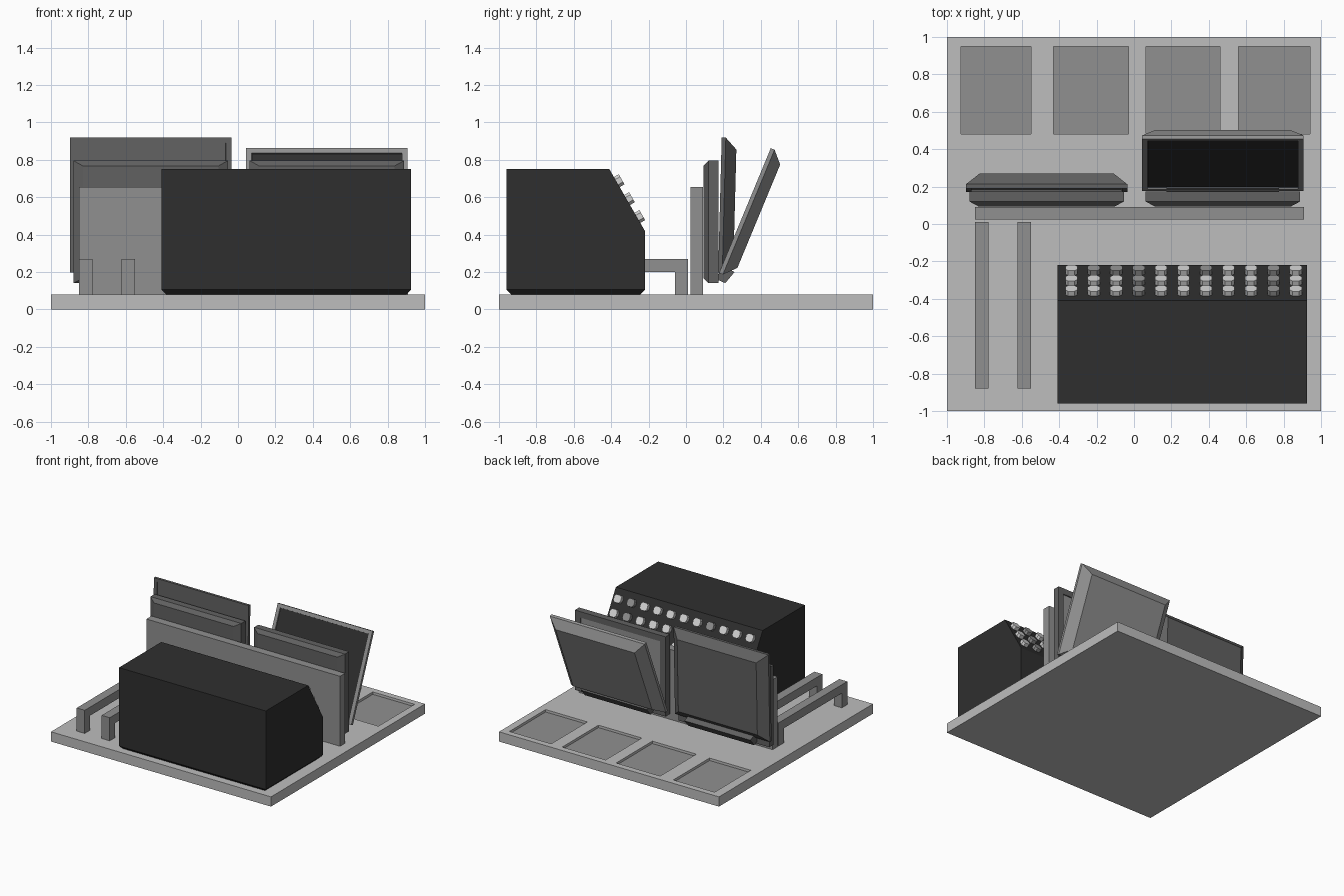
import bpy, bmesh, math
from mathutils import Vector, Matrix

if "Cube" in bpy.data.objects:
    bpy.data.objects.remove(bpy.data.objects["Cube"])


def material(name, v):
    m = bpy.data.materials.new(name)
    m.diffuse_color = (v, v, v, 1)
    m.use_nodes = True
    m.node_tree.nodes["Principled BSDF"].inputs["Base Color"].default_value = m.diffuse_color
    return m


LIGHT = material("light grey", 0.51)
MID = material("mid grey", 0.28)
DARK = material("dark grey", 0.12)
BLACK = material("near black", 0.028)
PALE = material("pale button", 0.65)


def finish(name, bm, mats, matrix=None):
    bmesh.ops.recalc_face_normals(bm, faces=bm.faces)
    me = bpy.data.meshes.new(name)
    bm.to_mesh(me)
    bm.free()
    for m in mats:
        me.materials.append(m)
    ob = bpy.data.objects.new(name, me)
    if matrix:
        ob.matrix_world = matrix
    bpy.context.collection.objects.link(ob)
    return ob


def prism(bm, profile, x0, x1):
    """Extrude a (y, z) profile along x."""
    f = bm.faces.new([bm.verts.new((x0, y, z)) for y, z in profile])
    r = bmesh.ops.extrude_face_region(bm, geom=[f])
    vs = [v for v in r["geom"] if isinstance(v, bmesh.types.BMVert)]
    bmesh.ops.translate(bm, vec=(x1 - x0, 0, 0), verts=vs)


def extruded(name, profile, x0, x1, mat):
    bm = bmesh.new()
    prism(bm, profile, x0, x1)
    return finish(name, bm, [mat])


# Base slab with four shallow trays sunk in the back
bm = bmesh.new()
xs = [-1, -0.925, -0.55, -0.43, -0.03, 0.065, 0.46, 0.56, 0.94, 1]
ys = [-1, 0.48, 0.95, 1]
g = [[bm.verts.new((x, y, 0.08)) for y in ys] for x in xs]
trays = []
for i in range(len(xs) - 1):
    for j in range(3):
        f = bm.faces.new((g[i][j], g[i + 1][j], g[i + 1][j + 1], g[i][j + 1]))
        if j == 1 and i % 2 == 1:
            trays.append(f)
border = [e for e in bm.edges if e.is_boundary]
r = bmesh.ops.extrude_edge_only(bm, edges=border)
low = [v for v in r["geom"] if isinstance(v, bmesh.types.BMVert)]
for v in low:
    v.co.z = 0
bmesh.ops.contextual_create(bm, geom=[e for e in bm.edges if e.is_boundary])
for f in trays:
    r = bmesh.ops.extrude_face_region(bm, geom=[f])
    for el in r["geom"]:
        if isinstance(el, bmesh.types.BMVert):
            el.co.z -= 0.02
        elif isinstance(el, bmesh.types.BMFace):
            el.material_index = 1
    if f.is_valid:
        bm.faces.remove(f)
finish("base_slab", bm, [LIGHT, MID])

# Two handrails
for n, x in enumerate((-0.85, -0.623)):
    extruded(f"handrail_{n}", [(-0.88, 0.08), (-0.88, 0.27), (0.01, 0.27), (0.01, 0.08),
             (-0.06, 0.08), (-0.06, 0.2), (-0.81, 0.2), (-0.81, 0.08)], x, x + 0.073, MID)

# Upright divider wall
extruded("divider_wall", [(0.025, 0.08), (0.09, 0.08), (0.09, 0.655), (0.025, 0.655)],
         -0.85, 0.91, MID)

# Console cabinet with sloped control face and chamfered foot
bm = bmesh.new()
prism(bm, [(-0.96, 0.08), (-0.22, 0.08), (-0.22, 0.42), (-0.41, 0.75), (-0.96, 0.75)], -0.41, 0.925)
foot = [e for e in bm.edges if all(v.co.z < 0.09 for v in e.verts)]
bmesh.ops.bevel(bm, geom=foot, offset=0.025, segments=1, affect='EDGES')
finish("console_cabinet", bm, [BLACK])

# Buttons in three rows on the slope
slope_a, slope_b = Vector((0, -0.41, 0.75)), Vector((0, -0.22, 0.42))
for row, t in enumerate((0.21, 0.5, 0.79)):
    for col in range(11):
        bm = bmesh.new()
        bmesh.ops.create_cube(bm, size=1, matrix=Matrix.Diagonal((0.065, 0.062, 0.06, 1)))
        up = [e for e in bm.edges if abs(e.verts[0].co.z - e.verts[1].co.z) > 0.01]
        bmesh.ops.bevel(bm, geom=up, offset=0.015, segments=1, affect='EDGES')
        p = slope_a.lerp(slope_b, t)
        p.x = -0.335 + 0.12 * col
        grey = col in (3, 9) or (row == 2 and col in (1, 2, 6))
        finish(f"button_{row}_{col}", bm, [MID if grey else PALE],
               Matrix.Translation(p) @ Matrix.Rotation(math.radians(-60), 4, 'X'))


def panel(name, w, h, thick, rim, taper_x, taper_z, margin, mats, matrix):
    """Tapered slab: broad face at y=0 with a sunken inset, narrow face at y=thick."""
    bm = bmesh.new()
    loops = []
    for y, ix, iz in ((0, 0, 0), (rim, 0, 0), (thick, taper_x, taper_z)):
        loops.append([bm.verts.new((sx * (w / 2 - ix), y, h / 2 + sz * (h / 2 - iz)))
                      for sx, sz in ((-1, -1), (1, -1), (1, 1), (-1, 1))])
    front = bm.faces.new(loops[0])
    bm.faces.new(loops[2][::-1])
    for a, b in zip(loops, loops[1:]):
        for i in range(4):
            bm.faces.new((a[i], b[i], b[(i + 1) % 4], a[(i + 1) % 4]))
    bmesh.ops.recalc_face_normals(bm, faces=bm.faces)
    bmesh.ops.inset_individual(bm, faces=[front], thickness=margin, depth=0)
    bmesh.ops.inset_individual(bm, faces=[front], thickness=0.002, depth=-0.008)
    front.material_index = 1
    return finish(name, bm, mats, matrix)


# Two folding computers standing on edge: body, lid and hinge
for side, cx, lid_mats, foot_yz, tilt in (
        ("left", -0.467, [DARK, DARK], (0.172, 0.197), -1.5),
        ("right", 0.475, [MID, BLACK], (0.177, 0.195), -22.5)):
    panel(side + "_keyboard_body", 0.825, 0.655, 0.082, 0.055, 0.05, 0.028, 0.07, [DARK, MID],
          Matrix.Translation((cx, 0.175, 0.14)) @ Matrix.Rotation(math.pi, 4, 'Z'))
    panel(side + "_lid", 0.862, 0.722, 0.08, 0.022, 0.072, 0.062, 0.04, lid_mats,
          Matrix.Translation((cx, *foot_yz)) @ Matrix.Rotation(math.radians(tilt), 4, 'X'))
    extruded(side + "_hinge", [(0.165, 0.16), (0.21, 0.14), (0.26, 0.2), (0.19, 0.23)],
             cx - 0.3, cx + 0.3, DARK)
